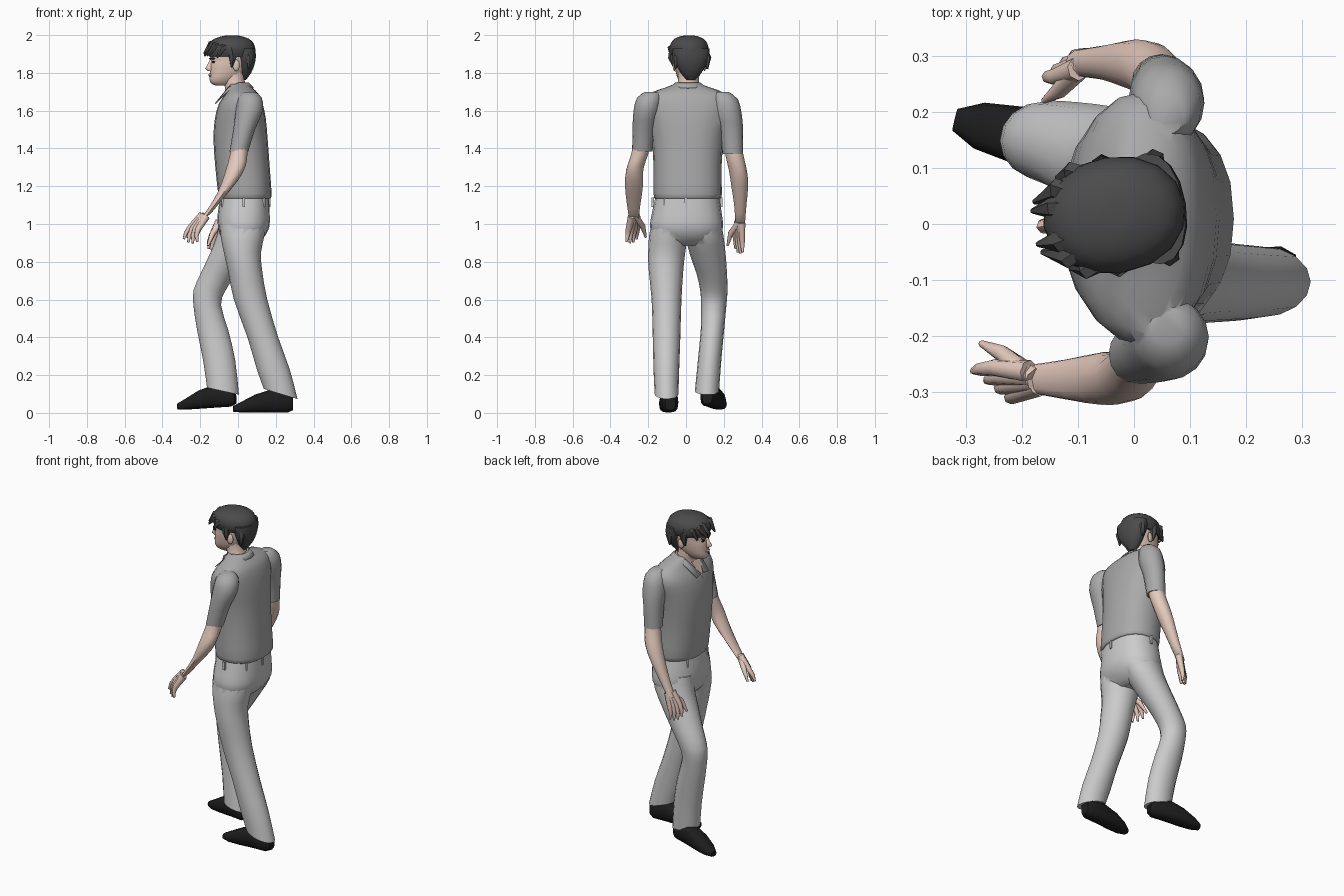
import bpy, bmesh, math
from mathutils import Vector, Matrix

if "Cube" in bpy.data.objects:
    bpy.data.objects.remove(bpy.data.objects["Cube"])


def material(name, col):
    m = bpy.data.materials.new(name)
    m.diffuse_color = (*col, 1)
    m.use_nodes = True
    m.node_tree.nodes["Principled BSDF"].inputs["Base Color"].default_value = m.diffuse_color
    return m


SKIN = material("skin", (0.80, 0.60, 0.52))
HAIR = material("hair_dark", (0.07, 0.07, 0.07))
SHOE = material("shoe_black", (0.012, 0.012, 0.012))
SHIRT = material("shirt_grey", (0.40, 0.40, 0.40))
PANTS = material("trouser_grey", (0.60, 0.60, 0.60))


def finish(name, bm, mat, angle=50):
    bmesh.ops.recalc_face_normals(bm, faces=bm.faces)
    me = bpy.data.meshes.new(name)
    bm.to_mesh(me)
    bm.free()
    ob = bpy.data.objects.new(name, me)
    bpy.context.collection.objects.link(ob)
    me.materials.append(mat)
    smooth(ob, angle)
    return ob


def smooth(ob, angle):
    bpy.ops.object.select_all(action='DESELECT')
    ob.select_set(True)
    bpy.context.view_layer.objects.active = ob
    bpy.ops.object.shade_smooth_by_angle(angle=math.radians(angle))


def skin_rings(bm, rings):
    vs = [[bm.verts.new(p) for p in r] for r in rings]
    n = len(vs[0])
    for a, b in zip(vs, vs[1:]):
        for i in range(n):
            bm.faces.new((a[i], a[(i + 1) % n], b[(i + 1) % n], b[i]))
    bm.faces.new(vs[0])
    bm.faces.new(vs[-1])


def catmull(keys, steps):
    out = []
    for i in range(len(keys) - 1):
        p0, p1, p2, p3 = (keys[max(0, min(len(keys) - 1, i + k))] for k in (-1, 0, 1, 2))
        for s in range(steps):
            t = s / steps
            out.append([0.5 * (2 * b + (c - a) * t + (2 * a - 5 * b + 4 * c - d) * t * t
                               + (3 * b - a - 3 * c + d) * t ** 3)
                        for a, b, c, d in zip(p0, p1, p2, p3)])
    return out + [list(keys[-1])]


def loft(name, keys, mat, p=2.0, seg=16, steps=2, mtx=Matrix(), angle=50):
    """Rounded cross-sections: (z, x_min, x_max, y_min, y_max[, slope])."""
    keys = [tuple(k) + (0,) * (6 - len(k)) for k in keys]
    rings = []
    for z, x0, x1, y0, y1, sl in catmull(keys, steps):
        ring = []
        for i in range(seg):
            a = 2 * math.pi * i / seg
            c, s = math.cos(a), math.sin(a)
            dx = math.copysign(abs(c) ** (2 / p), c) * (x1 - x0) / 2
            dy = math.copysign(abs(s) ** (2 / p), s) * (y1 - y0) / 2
            ring.append(mtx @ Vector(((x0 + x1) / 2 + dx, (y0 + y1) / 2 + dy, z + sl * dx)))
        rings.append(ring)
    bm = bmesh.new()
    skin_rings(bm, rings)
    return finish(name, bm, mat, angle)


def tube(bm, pts, radii, seg=7, flat=1.0):
    pts = [Vector(p) for p in pts]
    rings = []
    for i, (q, r) in enumerate(zip(pts, radii)):
        t = (pts[min(i + 1, len(pts) - 1)] - pts[max(i - 1, 0)]).normalized()
        u = t.cross(Vector((1, 0.1, 0.2))).normalized()
        w = t.cross(u)
        rings.append([q + r * (u * math.cos(a) + w * math.sin(a) * flat)
                      for a in (2 * math.pi * k / seg for k in range(seg))])
    skin_rings(bm, rings)


def union(base, others):
    for o in others:
        m = base.modifiers.new("join", 'BOOLEAN')
        m.operation, m.solver, m.object = 'UNION', 'EXACT', o
        bpy.context.view_layer.objects.active = base
        bpy.ops.object.modifier_apply(modifier=m.name)
        bpy.data.objects.remove(o)
    smooth(base, 50)


def mirrored_y(keys):
    return [(z, x0, x1, -h, h) for z, x0, x1, h in keys]


# Shirt: torso with two sleeves
torso = loft("shirt", [
    (1.135, -.098, .172, -.165, .182), (1.16, -.105, .178, -.172, .19), (1.30, -.12, .168, -.172, .188),
    (1.45, -.13, .157, -.18, .20), (1.56, -.122, .147, -.20, .22), (1.64, -.10, .13, -.215, .235),
    (1.69, -.065, .108, -.195, .21), (1.722, -.05, .075, -.11, .13), (1.742, -.05, .05, -.06, .075)],
    SHIRT, p=2.3, seg=20)
left_sleeve = loft("left_sleeve", [
    (1.70, .03, .09, -.215, -.15), (1.67, .0, .125, -.258, -.13), (1.60, -.012, .132, -.278, -.14),
    (1.50, -.025, .09, -.283, -.165), (1.385, -.045, .055, -.285, -.178)], SHIRT)
right_sleeve = loft("right_sleeve", [
    (1.70, .03, .09, .16, .225), (1.66, .0, .12, .14, .275), (1.58, -.01, .125, .15, .295),
    (1.50, -.005, .11, .175, .302), (1.37, -.005, .10, .195, .303)], SHIRT)
union(torso, [left_sleeve, right_sleeve])

# Trousers: hips with two legs in mid stride
hips = loft("trousers", [
    (1.15, -.093, .165, -.16, .176), (1.05, -.108, .168, -.182, .19), (.98, -.105, .165, -.19, .195),
    (.92, -.085, .13, -.16, .165), (.885, -.05, .08, -.08, .085)], PANTS, p=2.3, seg=20)
left_leg = loft("left_leg", [
    (1.04, -.09, .15, -.175, .0), (.94, -.092, .14, -.195, .008), (.85, -.075, .122, -.2, -.004),
    (.76, -.055, .127, -.198, -.014), (.60, -.022, .155, -.182, -.024), (.40, .05, .213, -.176, -.03),
    (.23, .10, .274, -.172, -.036), (.10, .137, .315, -.166, -.04, -.3)], PANTS)
right_leg = loft("right_leg", [
    (1.04, -.10, .15, .01, .18), (.94, -.112, .13, .0, .198), (.84, -.15, .065, .02, .21),
    (.74, -.197, -.005, .055, .217), (.65, -.235, -.065, .075, .22), (.57, -.236, -.09, .08, .214),
    (.44, -.217, -.052, .078, .202), (.28, -.185, -.015, .063, .187), (.115, -.164, .005, .047, .175, -.22)],
    PANTS)
union(hips, [left_leg, right_leg])

# Belt loops under the shirt hem
bm = bmesh.new()
for x, y in ((.03, -.176), (.03, .186), (.166, .0), (.135, -.11), (-.08, -.09), (-.08, .10)):
    bmesh.ops.create_cube(bm, size=1, matrix=Matrix.Translation((x, y, 1.115)) @ Matrix.Diagonal((.014, .014, .05, 1)))
finish("belt_loops", bm, PANTS, 30)

# Shoes
SECTIONS = [(0, .012, .09, .028), (.025, 0, .11, .044), (.12, 0, .12, .046), (.20, 0, .095, .051),
            (.27, 0, .058, .042), (.315, .004, .036, .02)]
for name, heel, toe in (("left_shoe", (.29, -.083, .002), (-.03, -.098, .002)),
                        ("right_shoe", (-.012, .112, .035), (-.32, .186, .014))):
    fwd = (Vector(toe) - Vector(heel)).normalized()
    side = Vector((0, 0, 1)).cross(fwd).normalized()
    up = fwd.cross(side)
    mtx = Matrix.Translation(heel) @ Matrix((up, side, fwd)).transposed().to_4x4()
    loft(name, [(s, b, t, -w, w) for s, b, t, w in SECTIONS], SHOE, p=2.8, seg=12, steps=1, mtx=mtx, angle=40)

# Bare arms
loft("left_arm", [
    (1.45, -.025, .06, -.275, -.185), (1.37, -.042, .05, -.29, -.2), (1.29, -.068, .04, -.316, -.226, .3),
    (1.20, -.108, .002, -.323, -.228, .6), (1.10, -.166, -.083, -.312, -.242, .7),
    (1.03, -.212, -.145, -.302, -.25, .7)], SKIN, seg=12)
loft("right_arm", [
    (1.45, .01, .095, .2, .29), (1.36, .0, .093, .21, .305), (1.28, -.022, .08, .228, .323, .2),
    (1.20, -.05, .055, .24, .329, .45), (1.10, -.085, .0, .255, .32, .5), (1.0, -.122, -.062, .262, .312, .5)],
    SKIN, seg=12)


# Hands: four fingers fanned from the wrist plus a thumb
def hand(name, wrist, ka, kb, ta, tb, thumb):
    w, ka, kb, ta, tb = map(Vector, (wrist, ka, kb, ta, tb))
    bm = bmesh.new()
    for i in range(4):
        t = i / 3
        k = ka.lerp(kb, t)
        tip = ta.lerp(tb, t) + Vector((0, 0, -.012 if i in (1, 2) else 0))
        mid = k.lerp(tip, .5) + Vector((-.007, 0, 0))
        start = w + (k - ka.lerp(kb, .5)) * .5
        tube(bm, [start, k, mid, tip], [.021, .016, .0115, .006])
    tube(bm, [w, *thumb], [.021, .015, .006])
    finish(name, bm, SKIN, 60)


hand("left_hand", (-.178, -.275, 1.045), (-.25, -.256, .985), (-.212, -.304, .97),
     (-.287, -.262, .92), (-.215, -.315, .905), [(-.236, -.23, .99), (-.272, -.213, .93)])
hand("right_hand", (-.09, .285, 1.01), (-.138, .262, .94), (-.098, .298, .925),
     (-.155, .262, .868), (-.10, .30, .85), [(-.135, .237, .95), (-.16, .22, .885)])

# Neck, open shirt front and collar
loft("neck", [(1.66, -.075, .05, -.05, .07), (1.72, -.068, .045, -.05, .07), (1.76, -.08, .035, -.042, .07),
              (1.82, -.09, .04, -.042, .07)], SKIN, seg=12)
bm = bmesh.new()
bm.faces.new([bm.verts.new(p) for p in ((-.072, -.04, 1.715), (-.072, .05, 1.715), (-.122, .005, 1.61))])
finish("open_neckline", bm, SKIN)
bm = bmesh.new()
strip = []
for i in range(13):
    t = i / 6 - 1
    a = t * math.radians(150)
    f = max(0, abs(t) - .5) * 2
    top = Vector((-.01 + .066 * math.cos(a), .01 + .068 * math.sin(a), 1.75 - .03 * f))
    low = Vector((-.005 + .088 * math.cos(a), .01 + .098 * math.sin(a), 1.722 - .03 * f))
    if i in (0, 12):
        top, low = Vector((-.118, .005 + .012 * t, 1.645)), Vector((-.122, .008 + .058 * t, 1.638))
    strip.append((bm.verts.new(top), bm.verts.new(low)))
for a, b in zip(strip, strip[1:]):
    bm.faces.new((a[0], b[0], b[1], a[1]))
collar = finish("collar", bm, SHIRT, 40)
collar.modifiers.new("thickness", 'SOLIDIFY').thickness = .005

# Head, turned slightly to its left
HEAD = Matrix.Translation((-.035, .016, 0)) @ Matrix.Rotation(math.radians(9), 4, 'Z') @ Matrix.Translation((.035, 0, 0))
loft("head", mirrored_y([
    (1.732, -.115, -.05, .02), (1.745, -.145, -.015, .036), (1.77, -.152, .01, .053), (1.80, -.15, .04, .065),
    (1.84, -.15, .06, .074), (1.87, -.143, .07, .079), (1.91, -.152, .07, .082), (1.95, -.13, .06, .07),
    (1.975, -.09, .03, .04)]), SKIN, p=2.2, mtx=HEAD)
loft("nose", mirrored_y([(1.872, -.15, -.13, .007), (1.84, -.165, -.13, .011), (1.822, -.176, -.13, .016),
                         (1.81, -.16, -.13, .013)]), SKIN, seg=8, steps=1, mtx=HEAD)
loft("lips", mirrored_y([(1.778, -.153, -.13, .015), (1.789, -.159, -.13, .022), (1.797, -.155, -.13, .018)]),
     material("lip", (.68, .45, .4)), seg=8, steps=1, mtx=HEAD)
for side, s in (("left", -1), ("right", 1)):
    for name, loc, size, mat in (("ear", (-.022, .081, 1.84), (.019, .009, .031), SKIN),
                                 ("eye", (-.136, .032, 1.858), (.008, .014, .006), SHOE),
                                 ("eyebrow", (-.139, .034, 1.876), (.01, .021, .005), HAIR)):
        bm = bmesh.new()
        bmesh.ops.create_uvsphere(bm, u_segments=10, v_segments=6, radius=1, matrix=HEAD @ Matrix.Translation(
            (loc[0], s * loc[1], loc[2])) @ Matrix.Diagonal((*size, 1)))
        finish(side + "_" + name, bm, mat)

# Hair: crown, nape, sideburns and loose locks
loft("hair_crown", mirrored_y([
    (1.885, -.152, .088, .09), (1.92, -.163, .093, .104), (1.955, -.155, .085, .098), (1.98, -.128, .06, .078),
    (1.994, -.085, .02, .045), (1.998, -.06, .0, .02)]), HAIR, p=2.1, mtx=HEAD)
loft("hair_nape", mirrored_y([
    (1.762, .012, .042, .022), (1.80, -.002, .07, .055), (1.84, -.008, .086, .08), (1.885, -.02, .094, .097),
    (1.93, -.02, .09, .10)]), HAIR, p=2.2, mtx=HEAD)
bm = bmesh.new()
for s in (-1, 1):
    for pts in ([(-.05, .085, 1.94), (-.042, .09, 1.88), (-.046, .08, 1.83)],
                [(-.06, .04, 1.97), (-.13, .06, 1.945), (-.172, .045, 1.89)],
                [(-.06, .02, 1.98), (-.14, .03, 1.95), (-.178, .03, 1.9)],
                [(-.03, .07, 1.95), (-.10, .085, 1.93), (-.125, .082, 1.88)],
                [(.03, .07, 1.93), (.05, .085, 1.88), (.045, .085, 1.82)]):
        tube(bm, [HEAD @ Vector((x, s * y, z)) for x, y, z in pts], [.016, .021, .005], seg=6)
finish("hair_locks", bm, HAIR, 45)
